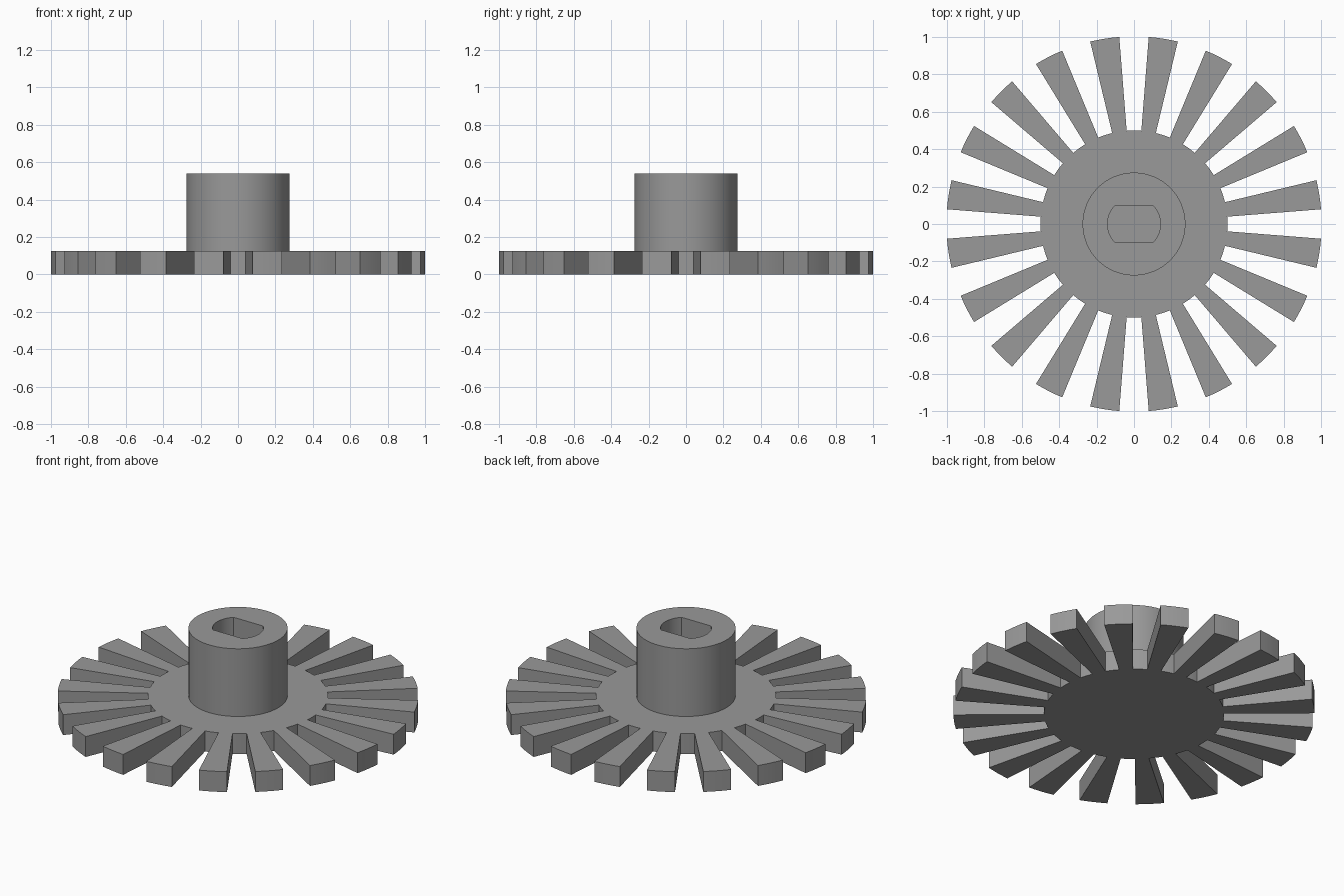
import bpy
import bmesh
from math import cos, sin, radians, pi

cube = bpy.data.objects.get("Cube")
if cube:
    bpy.data.objects.remove(cube, do_unlink=True)

TEETH = 20
ROOT_R, TIP_R = 0.5, 1.003
PLATE_H, HUB_TOP = 0.125, 0.54
HUB_R, BORE_R, BORE_FLAT = 0.275, 0.1414, 0.1
SIDES = 96

grey = bpy.data.materials.new("mid grey")
grey.use_nodes = True
colour = (0.32, 0.32, 0.32, 1)
grey.diffuse_color = colour
grey.node_tree.nodes["Principled BSDF"].inputs["Base Color"].default_value = colour


def polar(r, a, z):
    return (r * cos(a), r * sin(a), z)


def finish(name, bm):
    """Turn a bmesh into a smooth-shaded object with sharp edges kept."""
    bmesh.ops.recalc_face_normals(bm, faces=bm.faces)
    mesh = bpy.data.meshes.new(name)
    bm.to_mesh(mesh)
    bm.free()
    mesh.materials.append(grey)
    obj = bpy.data.objects.new(name, mesh)
    bpy.context.collection.objects.link(obj)
    bpy.ops.object.select_all(action="DESELECT")
    obj.select_set(True)
    bpy.context.view_layer.objects.active = obj
    bpy.ops.object.shade_smooth_by_angle(angle=radians(30))
    return obj


def bridge(bm, lower, upper):
    n = len(lower)
    for i in range(n):
        j = (i + 1) % n
        bm.faces.new((lower[i], lower[j], upper[j], upper[i]))


# Slotted wheel: equal-width gaps and teeth, all with radial sides
outline = []
step = 2 * pi / (2 * TEETH)
for k in range(2 * TEETH):
    radius = TIP_R if k % 2 else ROOT_R
    for s in range(5):
        outline.append((radius, (k - 0.5 + s / 4) * step))

bm = bmesh.new()
bottom = [bm.verts.new(polar(r, a, 0)) for r, a in outline]
top = [bm.verts.new(polar(r, a, PLATE_H)) for r, a in outline]
bridge(bm, bottom, top)

# Central disc and separate tooth faces on both caps
for ring in (bottom, top):
    core = []
    for k in range(2 * TEETH):
        arc = ring[k * 5:k * 5 + 5]
        if k % 2:
            root_start = ring[k * 5 - 1]
            root_end = ring[(k * 5 + 5) % len(ring)]
            bm.faces.new([root_start] + arc + [root_end])
        else:
            core += arc
    bm.faces.new(core)
finish("slotted_wheel", bm)


# Hub with a double-flat bore, standing on the wheel
def bore_radius(a):
    return min(BORE_R, BORE_FLAT / max(abs(sin(a)), 0.01))


bm = bmesh.new()
angles = [2 * pi * i / SIDES for i in range(SIDES)]
rings = []
for radius_at, z in (
    (lambda a: HUB_R, PLATE_H),
    (lambda a: HUB_R, HUB_TOP),
    (bore_radius, HUB_TOP),
    (bore_radius, PLATE_H),
):
    rings.append([bm.verts.new(polar(radius_at(a), a, z)) for a in angles])
for k in range(4):
    bridge(bm, rings[k], rings[(k + 1) % 4])
finish("hub", bm)
